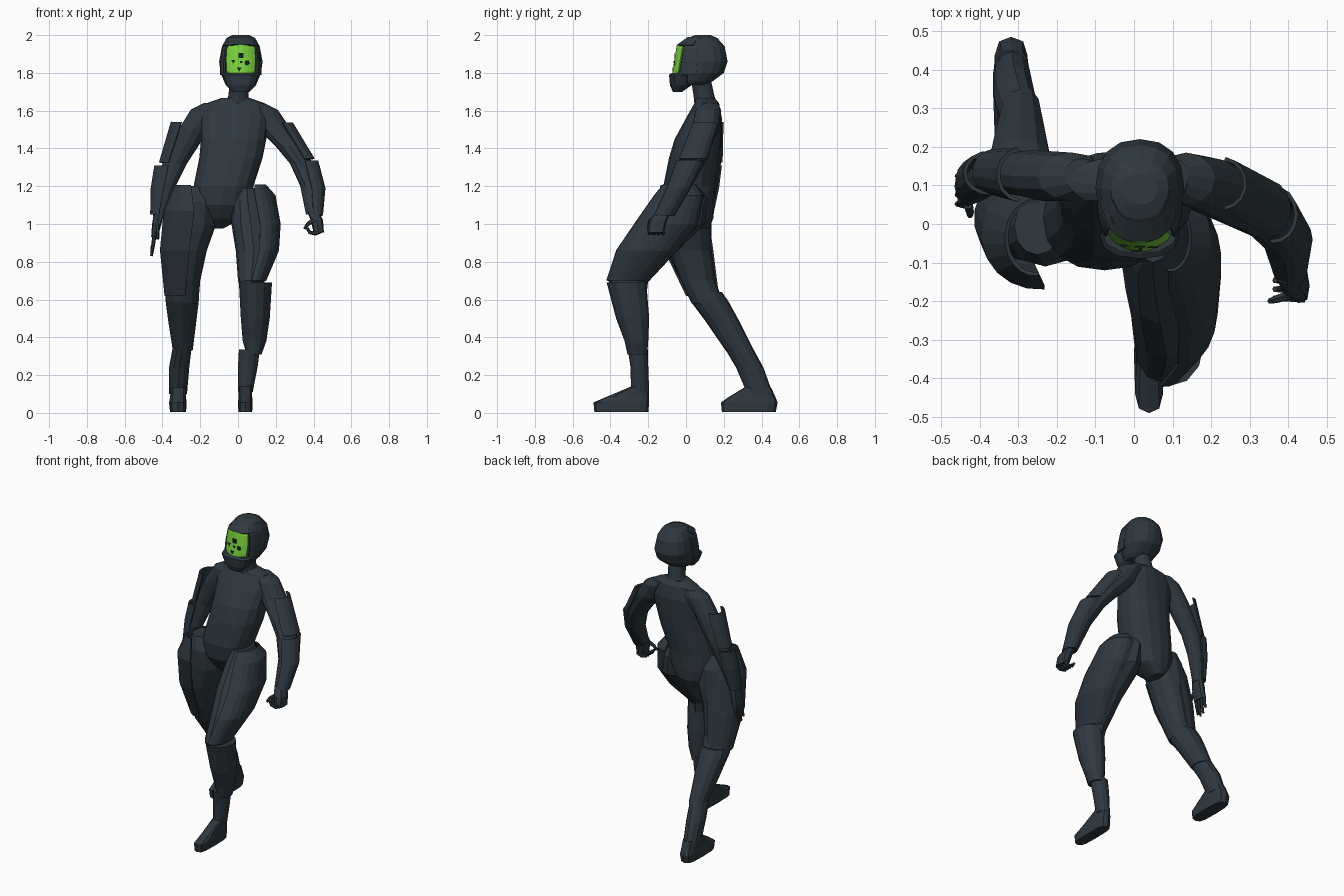
import bpy, bmesh, math
from mathutils import Vector


def mat(name, col):
    m = bpy.data.materials.new(name)
    m.diffuse_color = (*col, 1)
    return m


SUIT = mat("dark slate", (0.028, 0.040, 0.050))
GREEN = mat("bright green", (0.19, 0.64, 0.045))
BLACK = mat("near black", (0.008, 0.011, 0.013))


def finish(name, bm, m, thick=0):
    bmesh.ops.recalc_face_normals(bm, faces=bm.faces)
    me = bpy.data.meshes.new(name)
    bm.to_mesh(me)
    bm.free()
    me.materials.append(m)
    ob = bpy.data.objects.new(name, me)
    bpy.context.collection.objects.link(ob)
    if thick:
        s = ob.modifiers.new("thickness", "SOLIDIFY")
        s.thickness, s.offset = thick, 0
    return ob


def skin(bm, rows, closed):
    for a, b in zip(rows, rows[1:]):
        n = len(a)
        for i in range(n if closed else n - 1):
            j = (i + 1) % n
            bm.faces.new((a[i], a[j], b[j], b[i]))


def loft(name, rings, n=12, e=2.05, span=None, m=SUIT, thick=0.01):
    """Rings are (z, x0, x1, y0, y1); a span in degrees gives an open shell."""
    bm = bmesh.new()
    rows = []
    for z, x0, x1, y0, y1 in rings:
        row = []
        for i in range(n):
            t = 2 * math.pi * i / n
            if span:
                t = math.radians(span[0] + (span[1] - span[0]) * i / (n - 1))
            c, s = math.cos(t), math.sin(t)
            c = math.copysign(abs(c) ** (2 / e), c)
            s = math.copysign(abs(s) ** (2 / e), s)
            row.append(bm.verts.new(((x0 + x1) / 2 + c * (x1 - x0) / 2,
                                     (y0 + y1) / 2 + s * (y1 - y0) / 2, z)))
        rows.append(row)
    skin(bm, rows, not span)
    if not span:
        bm.faces.new(rows[0])
        bm.faces.new(rows[-1])
    return finish(name, bm, m, thick if span else 0)


def finger(name, pts, r):
    """Tapered six-sided tube along a few points."""
    bm = bmesh.new()
    pts = [Vector(p) for p in pts]
    rows = []
    for k, p in enumerate(pts):
        d = (pts[min(k + 1, len(pts) - 1)] - pts[max(k - 1, 0)]).normalized()
        u = d.cross(Vector((0, 1, 0))).normalized()
        v = d.cross(u)
        rr = r * (1 - 0.4 * k / (len(pts) - 1))
        rows.append([bm.verts.new(p + rr * (u * math.cos(a) + v * math.sin(a)))
                     for a in [i * math.pi / 3 for i in range(6)]])
    skin(bm, rows, True)
    bm.faces.new(rows[0])
    bm.faces.new(rows[-1])
    finish(name, bm, SUIT)


OUT_R, OUT_L = (-95, 95), (85, 275)

# Torso, neck and head
loft("torso", [(1.668, -.085, .06, .05, .15), (1.64, -.165, .14, .045, .175),
               (1.56, -.20, .165, .0, .19), (1.45, -.195, .15, -.06, .185),
               (1.35, -.205, .13, -.09, .175), (1.2, -.235, .082, -.12, .155),
               (1.1, -.24, .065, -.105, .15), (1.03, -.2, .02, -.06, .145),
               (.975, -.14, -.08, 0, .12)], n=16, e=2.3)
loft("neck", [(1.63, -.075, .065, .045, .165), (1.68, -.05, .055, .04, .15),
              (1.77, -.045, .06, .025, .13)])
loft("head", [(2.0, -.03, .06, .05, .13), (1.985, -.06, .09, .01, .165),
              (1.94, -.085, .115, -.02, .205), (1.86, -.1, .13, -.03, .22),
              (1.80, -.092, .122, -.035, .2), (1.755, -.07, .10, -.03, .14),
              (1.735, -.05, .08, -.02, .10)], n=16, e=2.3)
loft("chin_guard", [(1.70, -.03, .06, -.07, -.02), (1.735, -.065, .095, -.085, .03),
                    (1.79, -.088, .118, -.09, .03), (1.80, -.083, .113, -.075, .03)], e=2.3)
for side, span in (("left", (180, 218)), ("right", (322, 360))):
    loft(f"visor_hood_{side}", [(1.965, -.06, .09, -.03, .15), (1.93, -.08, .11, -.05, .18),
                                (1.86, -.09, .12, -.062, .18),
                                (1.79, -.09, .12, -.075, .18)], span=span, n=4, e=2.4)
loft("brow", [(1.985, -.05, .08, .01, .15), (1.945, -.078, .108, -.045, .17)],
     span=(190, 350), n=10, e=2.4)


# Visor with painted marks
def visor_y(u, z):
    return -.045 - (1.945 - z) * .16 + .03 * u * u


bm = bmesh.new()
rows = []
for z, w in ((1.79, .062), (1.81, .072), (1.87, .076), (1.93, .072), (1.95, .06)):
    rows.append([bm.verts.new((.015 + w * u / 4, visor_y(u / 4, z), z))
                 for u in range(-4, 5)])
skin(bm, rows, False)
finish("visor", bm, GREEN, .008)

for i, (x, z, r, n) in enumerate([(.015, 1.893, .019, 4), (-.025, 1.862, .013, 3),
                                  (.048, 1.853, .015, 5), (.006, 1.822, .015, 3),
                                  (.017, 1.858, .008, 4)]):
    bm = bmesh.new()
    y = visor_y((x - .015) / .075, z) - .006
    bm.faces.new([bm.verts.new((x + r * math.cos(a), y, z + r * math.sin(a)))
                  for a in [math.pi / n * (1 if n == 4 else 0) - math.pi / 2 * (n != 4)
                            + 2 * math.pi * k / n for k in range(n)]])
    finish(f"visor_mark_{i}", bm, BLACK, .004)

# Forward leg
loft("front_thigh", [(1.19, .0, .1, -.1, .08), (1.13, -.03, .13, -.145, .115),
                     (1.0, -.035, .17, -.26, .1), (.86, -.012, .18, -.35, -.045),
                     (.7, .0, .14, -.41, -.2), (.62, .02, .14, -.39, -.21)])
loft("front_thigh_shell", [(1.205, .04, .145, -.12, .05), (1.15, .0, .195, -.165, .09),
                           (1.0, .03, .222, -.27, .06), (.86, .03, .213, -.365, -.05),
                           (.70, .01, .145, -.418, -.2)], span=OUT_R)
loft("front_shin_guard", [(.69, .005, .18, -.42, -.21), (.5, .015, .168, -.37, -.195),
                          (.38, .025, .15, -.325, -.2), (.31, .045, .125, -.31, -.205)])
loft("front_ankle", [(.335, .005, .115, -.308, -.202), (.25, .0, .105, -.295, -.2),
                     (.11, .0, .078, -.29, -.195)])
loft("front_foot", [(.004, .002, .075, -.485, -.2), (.055, 0, .078, -.49, -.195),
                    (.085, .003, .075, -.42, -.195), (.14, .005, .075, -.29, -.2)], e=3.5)

# Trailing leg
loft("back_thigh", [(1.2, -.31, -.19, -.08, .07), (1.12, -.34, -.12, -.11, .12),
                    (1.0, -.37, -.115, -.105, .13), (.86, -.385, -.165, -.09, .135),
                    (.7, -.365, -.2, -.03, .155), (.58, -.35, -.21, .03, .2)])
loft("back_thigh_shell", [(1.205, -.33, -.18, -.13, .06), (1.07, -.39, -.1, -.165, .11),
                          (.86, -.41, -.13, -.11, .14), (.62, -.385, -.19, .005, .17)],
     span=OUT_L)
loft("back_shin_guard", [(.64, -.385, -.205, .01, .19), (.59, -.383, -.208, .025, .225),
                         (.49, -.37, -.22, .10, .28), (.33, -.345, -.24, .21, .36)])
loft("back_ankle", [(.35, -.345, -.245, .2, .35), (.24, -.365, -.258, .265, .41),
                    (.10, -.365, -.27, .325, .46)])
loft("back_foot", [(.004, -.36, -.275, .19, .475), (.055, -.365, -.272, .185, .485),
                   (.08, -.36, -.275, .22, .475), (.135, -.355, -.275, .31, .45)], e=3.5)

# Right arm, bent forward
loft("right_arm", [(1.64, .06, .14, .08, .17), (1.605, .06, .21, .05, .185),
                   (1.51, .10, .275, .03, .175), (1.41, .2, .345, -.01, .135),
                   (1.32, .275, .395, -.04, .1), (1.2, .33, .45, -.09, .03),
                   (1.05, .36, .43, -.16, -.075)])
loft("right_upper_shell", [(1.535, .16, .288, .04, .17), (1.345, .28, .402, -.035, .11)],
     span=(-80, 80), n=8)
loft("right_forearm_shell", [(1.335, .3, .42, -.045, .095), (1.19, .335, .458, -.1, .02),
                             (1.045, .36, .445, -.165, -.065)], span=OUT_R, n=9)
loft("right_palm", [(1.07, .365, .425, -.155, -.08), (1.02, .385, .45, -.195, -.1),
                    (.955, .40, .455, -.205, -.115)], n=8, e=3)
for i in range(4):
    y = -.192 + i * .023
    finger(f"right_finger_{i}", [(.44, y, .965), (.41, y, .95), (.38, y, .955),
                                 (.365, y, .98)], .013)
finger("right_thumb", [(.40, -.185, 1.02), (.37, -.195, 1.0), (.352, -.2, .975)], .013)

# Left arm, hanging
loft("left_arm", [(1.64, -.18, -.09, .08, .17), (1.605, -.25, -.07, .06, .185),
                  (1.5, -.315, -.16, .06, .19), (1.42, -.35, -.205, .07, .19),
                  (1.32, -.4, -.27, .08, .185), (1.2, -.43, -.33, .075, .165),
                  (1.04, -.45, -.39, .06, .13)])
loft("left_upper_shell", [(1.54, -.352, -.22, .06, .195), (1.325, -.415, -.3, .08, .19)],
     span=(100, 260), n=8)
loft("left_forearm_shell", [(1.31, -.438, -.31, .08, .185), (1.19, -.457, -.34, .065, .17),
                            (1.05, -.46, -.385, .055, .14)], span=OUT_L, n=9)
loft("left_palm", [(1.06, -.445, -.39, .06, .13), (1.0, -.455, -.405, .045, .135),
                   (.93, -.46, -.425, .04, .135)], n=8, e=3)
for i, tip in enumerate((.85, .83, .84, .87)):
    y = .052 + i * .024
    finger(f"left_finger_{i}", [(-.443, y, .945), (-.448, y, .895), (-.458, y, tip)], .012)
finger("left_thumb", [(-.43, .05, 1.0), (-.425, .03, .96), (-.425, .022, .92)], .013)
